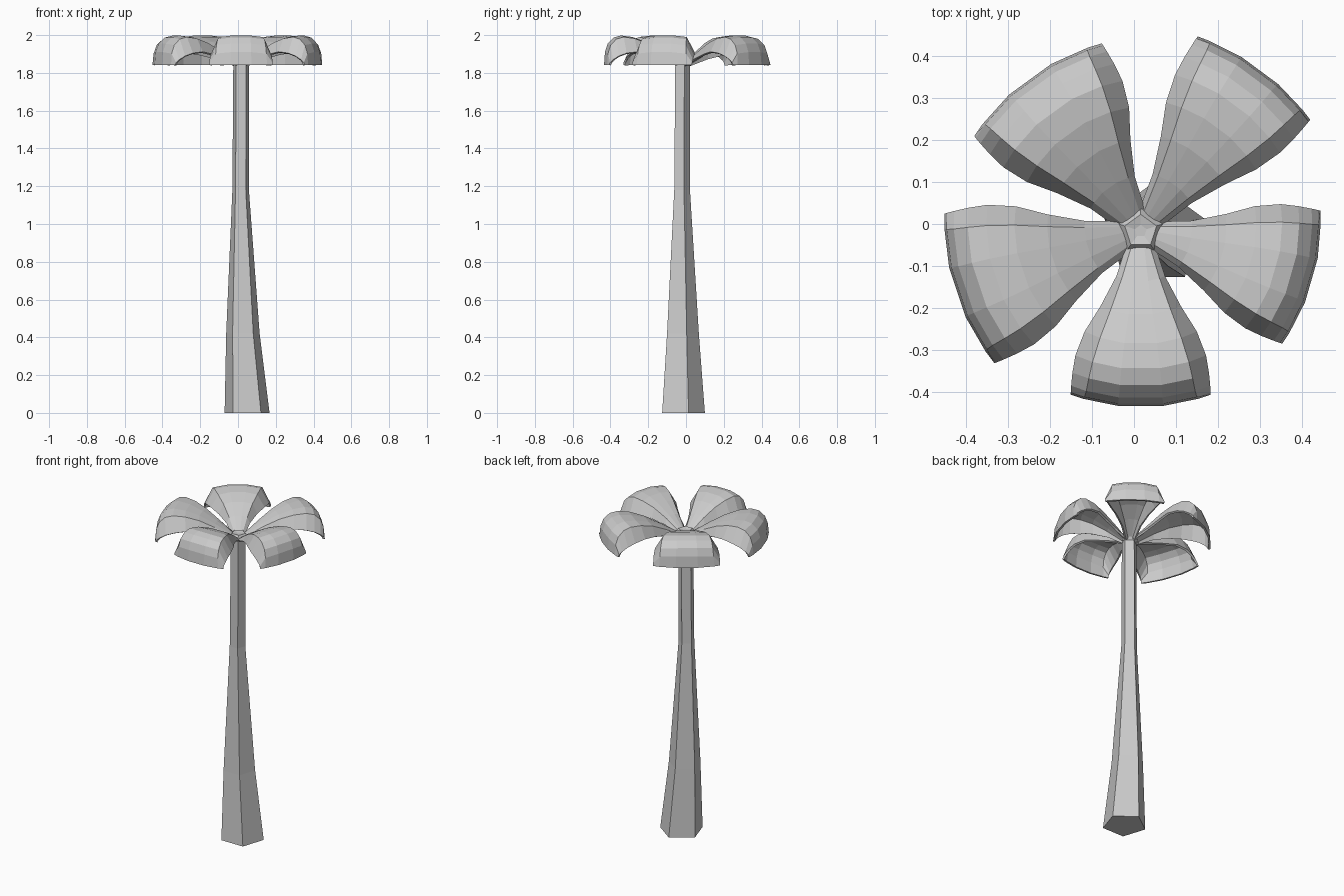
import bpy, bmesh
from math import sin, cos, radians, sqrt

if "Cube" in bpy.data.objects:
    bpy.data.objects.remove(bpy.data.objects["Cube"])

HUB = (0.016, -0.017)


def make_object(name, verts, faces):
    mesh = bpy.data.meshes.new(name)
    mesh.from_pydata(verts, [], faces)
    bm = bmesh.new()
    bm.from_mesh(mesh)
    bmesh.ops.recalc_face_normals(bm, faces=bm.faces)
    bm.to_mesh(mesh)
    bm.free()
    obj = bpy.data.objects.new(name, mesh)
    bpy.context.collection.objects.link(obj)
    return obj


def lofted_rings(name, rings, sides=5):
    # rings: centre x, centre y, height, radius
    verts, faces = [], []
    for cx, cy, z, r in rings:
        for i in range(sides):
            a = radians(90 + 360 * i / sides)
            verts.append((cx + r * cos(a), cy + r * sin(a), z))
    for k in range(len(rings) - 1):
        for i in range(sides):
            j = (i + 1) % sides
            faces.append((k * sides + i, k * sides + j,
                          (k + 1) * sides + j, (k + 1) * sides + i))
    faces.append(tuple(range(sides))[::-1])
    faces.append(tuple(range(len(verts) - sides, len(verts))))
    return make_object(name, verts, faces)


# Five-sided tapering trunk and the small crown knob
lofted_rings("trunk", [(0.048, -0.025, 0, 0.125), (0.026, -0.025, 0.42, 0.093),
                       (0.014, -0.025, 1.18, 0.046), (0.016, -0.022, 1.85, 0.043)])
lofted_rings("crown_knob", [(*HUB, 1.835, 0.035), (*HUB, 1.858, 0.055),
                            (*HUB, 1.875, 0.04), (*HUB, 1.87, 0.015)])

# Leaf stations: reach, top height, top half width, rim half width, rim height
STATIONS = [
    (0.035, 1.862, 0.020, 0.030, 1.842),
    (0.12, 1.920, 0.045, 0.058, 1.878),
    (0.20, 1.965, 0.072, 0.096, 1.900),
    (0.27, 1.990, 0.097, 0.134, 1.912),
    (0.33, 1.998, 0.115, 0.156, 1.905),
    (0.37, 1.987, 0.124, 0.163, 1.890),
    (0.40, 1.955, 0.130, 0.166, 1.870),
    (0.415, 1.910, 0.134, 0.167, 1.855),
    (0.42, 1.843, 0.138, 0.167, 1.842),
]


def leaf(name, angle, reach, half_width):
    verts, faces, cols = [], [], 6
    a = radians(angle)
    for r, z, wt, wr, zr in STATIONS:
        r *= reach / 0.42
        for x, h in ((-wr, zr), (-wt, z - 0.008), (-wt * 0.4, z),
                     (wt * 0.4, z), (wt, z - 0.008), (wr, zr)):
            x *= half_width / 0.167
            d = r - 0.85 * (r - sqrt(max(r * r - x * x, 0)))
            verts.append((HUB[0] + d * cos(a) - x * sin(a),
                          HUB[1] + d * sin(a) + x * cos(a), max(h, 1.842)))
    for k in range(len(STATIONS) - 1):
        for i in range(cols - 1):
            p = k * cols + i
            faces.append((p, p + cols, p + cols + 1, p + 1))
    obj = make_object(name, verts, faces)
    # Orient the open shell upwards, then thicken it inwards
    if sum(f.normal.z for f in obj.data.polygons) < 0:
        obj.data.flip_normals()
    shell = obj.modifiers.new("shell", 'SOLIDIFY')
    shell.thickness = 0.012
    shell.offset = -1
    return obj


# Five drooping leaves around the crown: angle, reach, half width
for n, (angle, reach, width) in enumerate([(-90, 0.42, 0.167), (-16, 0.427, 0.165),
                                           (53.5, 0.48, 0.167), (126, 0.452, 0.188),
                                           (198.5, 0.465, 0.188)]):
    leaf(f"leaf_{n + 1}", angle, reach, width)
